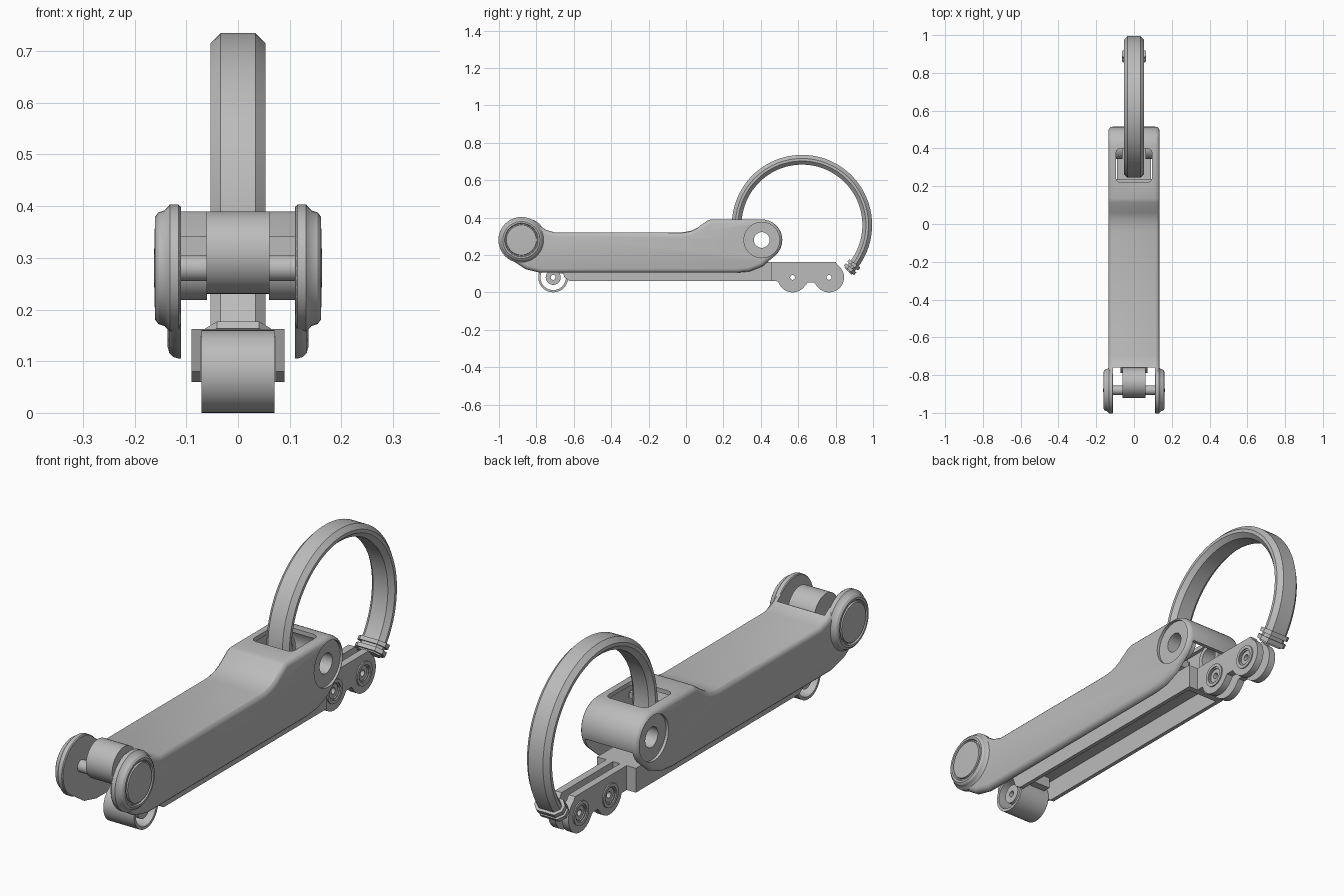
import bpy, bmesh
from math import sin, cos, radians, pi

cube = bpy.data.objects.get("Cube")
if cube:
    bpy.data.objects.remove(cube, do_unlink=True)

grey = bpy.data.materials.new("plain_grey")
grey.use_nodes = True
grey.diffuse_color = (0.5, 0.5, 0.5, 1)
grey.node_tree.nodes["Principled BSDF"].inputs["Base Color"].default_value = (0.5, 0.5, 0.5, 1)


def finish(name, bm):
    bmesh.ops.remove_doubles(bm, verts=bm.verts, dist=1e-5)
    bmesh.ops.recalc_face_normals(bm, faces=bm.faces)
    mesh = bpy.data.meshes.new(name)
    bm.to_mesh(mesh)
    bm.free()
    mesh.materials.append(grey)
    ob = bpy.data.objects.new(name, mesh)
    bpy.context.collection.objects.link(ob)
    return ob


def arc(cy, cz, r, a0, a1, n=12):
    angles = [radians(a0 + (a1 - a0) * i / n) for i in range(n + 1)]
    return [(cy + r * cos(a), cz + r * sin(a)) for a in angles]


def extrude(name, pts, lo, hi, axis="x"):
    """Extrude a (y, z) outline along x, or an (x, y) outline along z."""
    bm = bmesh.new()
    place = (lambda p, h: (h, *p)) if axis == "x" else (lambda p, h: (*p, h))
    low = [bm.verts.new(place(p, lo)) for p in pts]
    high = [bm.verts.new(place(p, hi)) for p in pts]
    bm.faces.new(low)
    bm.faces.new(high)
    for i in range(len(pts)):
        j = (i + 1) % len(pts)
        bm.faces.new((low[i], low[j], high[j], high[i]))
    return finish(name, bm)


def box(name, x, y, z):
    return extrude(name, [(x[0], y[0]), (x[1], y[0]), (x[1], y[1]), (x[0], y[1])], *z, axis="z")


def lathe(name, prof, cy, cz, side=1, closed=False, n=40):
    """Turn a (radius, x) profile about an axis parallel to x."""
    bm = bmesh.new()
    rings = [[bm.verts.new((side * x, cy + r * cos(2 * pi * k / n), cz + r * sin(2 * pi * k / n)))
              for k in range(n)] for r, x in prof]
    for i in range(len(prof) if closed else len(prof) - 1):
        a, b = rings[i], rings[(i + 1) % len(prof)]
        for k in range(n):
            m = (k + 1) % n
            bm.faces.new((a[k], a[m], b[m], b[k]))
    return finish(name, bm)


def rod(name, r, x0, x1, cy, cz):
    return lathe(name, [(0, x0), (r, x0), (r, x1), (0, x1)], cy, cz)


def tube(name, r0, r1, x0, x1, cy, cz, side=1):
    return lathe(name, [(r0, x0), (r1, x0), (r1, x1), (r0, x1)], cy, cz, side, True)


def apply(ob, kind, **settings):
    mod = ob.modifiers.new(kind, kind)
    for key, value in settings.items():
        setattr(mod, key, value)
    bpy.context.view_layer.objects.active = ob
    bpy.ops.object.modifier_apply(modifier=mod.name)


def cut(ob, cutter):
    cutter.hide_render = True
    apply(ob, "BOOLEAN", object=cutter, operation="DIFFERENCE", solver="EXACT")
    bpy.data.objects.remove(cutter, do_unlink=True)


def sweep(name, a0, a1, w, t, n):
    """Chamfered rectangular section carried around the hoop centre."""
    c = 0.36 * w
    section = [(-w, t - c), (c - w, t), (w - c, t), (w, t - c),
               (w, c - t), (w - c, -t), (c - w, -t), (-w, c - t)]
    bm = bmesh.new()
    rings = []
    for i in range(n + 1):
        a = radians(a0 + (a1 - a0) * i / n)
        rings.append([bm.verts.new((x, 0.62 + (0.349 + r) * cos(a), 0.36 + (0.349 + r) * sin(a)))
                      for x, r in section])
    for a, b in zip(rings, rings[1:]):
        for k in range(8):
            m = (k + 1) % 8
            bm.faces.new((a[k], a[m], b[m], b[k]))
    bm.faces.new(rings[0])
    bm.faces.new(rings[-1])
    return finish(name, bm)


PIVOT = (-0.88, 0.28)
EYE = (0.405, 0.28)

# Hollow arm shell with front ears and raised rear hump
outline = [(-0.78, 0.105), (0.27, 0.105), (0.34, 0.112), (0.41, 0.14)]
outline += arc(*EYE, 0.11, -45, 90)
outline += [(0.135, 0.39), (0.115, 0.384), (0.06, 0.345), (0.03, 0.33), (-0.01, 0.322),
            (-0.04, 0.32), (-0.70, 0.32), (-0.75, 0.335)]
outline += arc(*PIVOT, 0.12, 45, 225, 18) + [(-0.86, 0.125)]
shell = extrude("arm_shell", outline, -0.136, 0.136)
apply(shell, "BEVEL", width=0.022, segments=3, limit_method="ANGLE",
      angle_limit=radians(60), use_clamp_overlap=False)

# Open underside, open front and open lower rear
cavity = [(-1.1, -0.1), (0.7, -0.1), (0.7, 0.25), (0.495, 0.25)]
cavity += arc(*EYE, 0.092, -15, 90)
cavity += [(0.14, 0.372), (0.05, 0.325), (0, 0.30), (-0.76, 0.30), (-0.76, 0.6), (-1.1, 0.6)]
cut(shell, extrude("cavity_cutter", cavity, -0.11, 0.11))

# Rounded top opening
opening = []
for x, y, a in ((0.07, 0.375, 0), (-0.07, 0.375, 90), (-0.07, 0.245, 180), (0.07, 0.245, 270)):
    opening += arc(x, y, 0.025, a, a + 90, 5)
cut(shell, extrude("opening_cutter", opening, 0.32, 0.5, "z"))

# Eye hole with shallow recesses
cut(shell, rod("eye_cutter", 0.042, -0.3, 0.3, *EYE))
for s in (-1, 1):
    cut(shell, rod("recess_cutter", 0.095, min(s * 0.124, s * 0.2), max(s * 0.124, s * 0.2), *EYE))

for s, label in ((1, "left"), (-1, "right")):
    # Stepped pivot cap
    lathe(f"pivot_cap_{label}", [(0, 0.11), (0.118, 0.11), (0.123, 0.115), (0.123, 0.132), (0.112, 0.142),
                                 (0.108, 0.154), (0.099, 0.161), (0.09, 0.161), (0.087, 0.154),
                                 (0.082, 0.154), (0.08, 0.161), (0, 0.163)], *PIVOT, side=s)
    tube(f"eye_boss_{label}", 0.042, 0.062, 0.06, 0.112, *EYE, side=s)

# Front lug, its neck and the pivot pin
rod("front_lug", 0.08, -0.061, 0.061, -0.84, 0.31)
box("lug_neck", (-0.061, 0.061), (-0.84, -0.70), (0.25, 0.312))
rod("pivot_pin", 0.025, -0.115, 0.115, *PIVOT)

# Hoop with two end collars
sweep("hoop", -45, 200, 0.053, 0.026, 64)
sweep("upper_collar", -39, -36, 0.064, 0.037, 2)
sweep("lower_collar", -44, -41, 0.064, 0.037, 2)
box("hoop_socket", (-0.1, 0.1), (0.17, 0.235), (0.32, 0.345))

# Channel rail, open below
rail = extrude("channel_rail", [(-0.62, 0.06), (0.46, 0.06), (0.46, 0.162), (-0.68, 0.162), (-0.65, 0.08)],
               -0.09, 0.09)
cut(rail, box("rail_cutter", (-0.073, 0.073), (-0.8, 0.435), (-0.1, 0.147)))

# Front roller with inner bushing
tube("roller_sleeve", 0.068, 0.08, -0.071, 0.071, -0.71, 0.08)
tube("roller_bushing", 0.013, 0.04, -0.06, 0.06, -0.71, 0.08)
box("bushing_web", (-0.05, 0.05), (-0.69, -0.60), (0.10, 0.15))

# Twin rear link plates with two drilled bosses
BOSSES = (0.57, 0.765)
link = [(0.44, 0.06), (0.44, 0.162), (0.80, 0.162)]
link += arc(BOSSES[1], 0.08, 0.08, 55, -145, 20)
link += [(0.685, 0.052), (0.65, 0.052)]
link += arc(BOSSES[0], 0.08, 0.08, -35, -165, 14)
for s, label in ((1, "left"), (-1, "right")):
    plate = extrude(f"link_plate_{label}", link, min(s * 0.016, s * 0.047), max(s * 0.016, s * 0.047))
    for y in BOSSES:
        cut(plate, rod("bore_cutter", 0.03, -0.2, 0.2, y, 0.08))
for i, y in enumerate(BOSSES):
    tube(f"link_bushing_{i + 1}", 0.013, 0.031, -0.042, 0.042, y, 0.08)
    for s in (1, -1):
        tube(f"boss_ring_{i + 1}", 0.036, 0.05, 0.045, 0.052, y, 0.08, s)

# Smooth shading with crisp edges
bpy.ops.object.select_all(action="DESELECT")
for ob in bpy.context.scene.objects:
    if ob.type == "MESH":
        ob.select_set(True)
        bpy.context.view_layer.objects.active = ob
bpy.ops.object.shade_smooth_by_angle(angle=radians(30))
